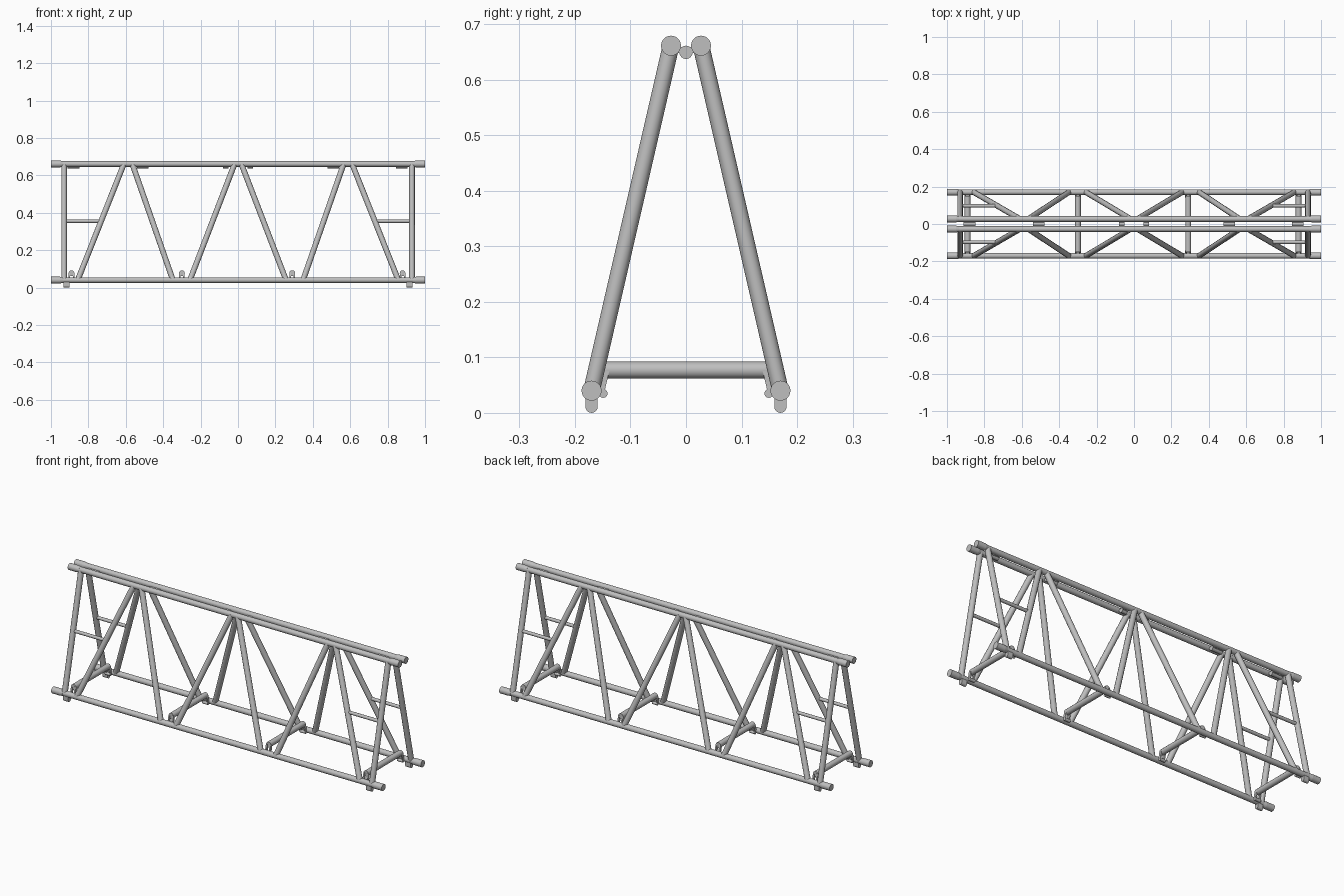
import bpy
import bmesh
from mathutils import Vector, Matrix

cube = bpy.data.objects.get("Cube")
if cube:
    bpy.data.objects.remove(cube, do_unlink=True)

steel = bpy.data.materials.new("light grey metal")
steel.use_nodes = True
GREY = (0.52, 0.52, 0.52, 1)
steel.diffuse_color = GREY
bsdf = steel.node_tree.nodes["Principled BSDF"]
bsdf.inputs["Base Color"].default_value = GREY
bsdf.inputs["Roughness"].default_value = 0.5

TOP_Y, TOP_Z = 0.027, 0.661
LOW_Y, LOW_Z = 0.17, 0.04
TUBE = 0.015


def finish(name, bm):
    mesh = bpy.data.meshes.new(name)
    bm.to_mesh(mesh)
    bm.free()
    mesh.materials.append(steel)
    obj = bpy.data.objects.new(name, mesh)
    bpy.context.collection.objects.link(obj)
    return obj


def tube(name, a, b, r, r_end=None, sides=12):
    """Straight round bar from a to b, optionally tapered."""
    a, b = Vector(a), Vector(b)
    turn = (b - a).to_track_quat('Z', 'Y').to_matrix().to_4x4()
    bm = bmesh.new()
    bmesh.ops.create_cone(bm, cap_ends=True, segments=sides, radius1=r,
                          radius2=r if r_end is None else r_end,
                          depth=(b - a).length,
                          matrix=Matrix.Translation((a + b) / 2) @ turn)
    return finish(name, bm)


def box(name, centre, size, tilt=0):
    bm = bmesh.new()
    bmesh.ops.create_cube(bm, size=1, matrix=Matrix.Translation(centre)
                          @ Matrix.Rotation(tilt, 4, 'X')
                          @ Matrix.Diagonal((*size, 1)))
    return finish(name, bm)


def on_side(x, z, side):
    """Point on the sloping side plane at height z."""
    t = (z - LOW_Z) / (TOP_Z - LOW_Z)
    return (x, side * (LOW_Y + t * (TOP_Y - LOW_Y)), z)


for side, word in ((-1, "front"), (1, "back")):
    # Long chords with thicker end couplers
    for level, z in (("top", TOP_Z), ("bottom", LOW_Z)):
        y = on_side(0, z, side)[1]
        tube(f"{word}_{level}_chord", (-0.96, y, z), (0.96, y, z), TUBE, sides=16)
        for s in (-1, 1):
            tube(f"{word}_{level}_coupler", (s * 0.952, y, z), (s, y, z), 0.018, sides=24)
            tube(f"{word}_{level}_coupler_taper", (s * 0.935, y, z),
                 (s * 0.952, y, z), TUBE, 0.018, sides=24)

    for s in (-1, 1):
        # End posts and short rungs
        tube(f"{word}_end_post", on_side(s * 0.93, LOW_Z, side),
             on_side(s * 0.93, TOP_Z, side), TUBE)
        tube(f"{word}_rung", on_side(s * 0.93, 0.355, side),
             on_side(s * 0.735, 0.355, side), 0.009)
        # Zigzag braces
        for low, high in ((0.857, 0.61), (0.348, 0.565), (0.257, 0.018)):
            tube(f"{word}_brace", on_side(s * low, LOW_Z, side),
                 on_side(s * high, TOP_Z, side), TUBE)
        # Rounded feet under the bottom chords
        foot = (s * 0.917, side * LOW_Y)
        box(f"{word}_foot_block", (*foot, 0.022), (0.032, 0.022, 0.022))
        tube(f"{word}_foot_round", (foot[0] - 0.016, foot[1], 0.011),
             (foot[0] + 0.016, foot[1], 0.011), 0.011, sides=16)

# Crossbars between the bottom chords, with lugs at their ends
for i in range(4):
    x = -0.89 + 0.59 * i
    tube("crossbar", (x, -0.15, 0.077), (x, 0.15, 0.077), 0.0155)
    for side in (-1, 1):
        for dx in (-0.011, 0.011):
            box("crossbar_lug", (x + dx, side * 0.15, 0.055),
                (0.008, 0.014, 0.05), side * 0.23)
        tube("crossbar_pin", (x - 0.016, side * 0.149, 0.035),
             (x + 0.016, side * 0.149, 0.035), 0.008)

# Hinges joining the two top chords
for x, width in ((-0.88, 0.064), (-0.51, 0.062), (-0.065, 0.03),
                 (0.065, 0.03), (0.51, 0.062), (0.875, 0.062)):
    tube("hinge_barrel", (x - width / 2, 0, 0.649), (x + width / 2, 0, 0.649), 0.012, sides=16)
    for side in (-1, 1):
        box("hinge_leaf", (x, side * 0.013, 0.654), (width, 0.026, 0.012), side * 0.3)

# Keep cap edges sharp while rounding the tubes
for obj in bpy.context.scene.objects:
    if obj.type == 'MESH' and obj.data.materials and obj.data.materials[0] == steel:
        obj.select_set(True)
        bpy.context.view_layer.objects.active = obj
    else:
        obj.select_set(False)
bpy.ops.object.shade_smooth_by_angle(angle=0.6)
